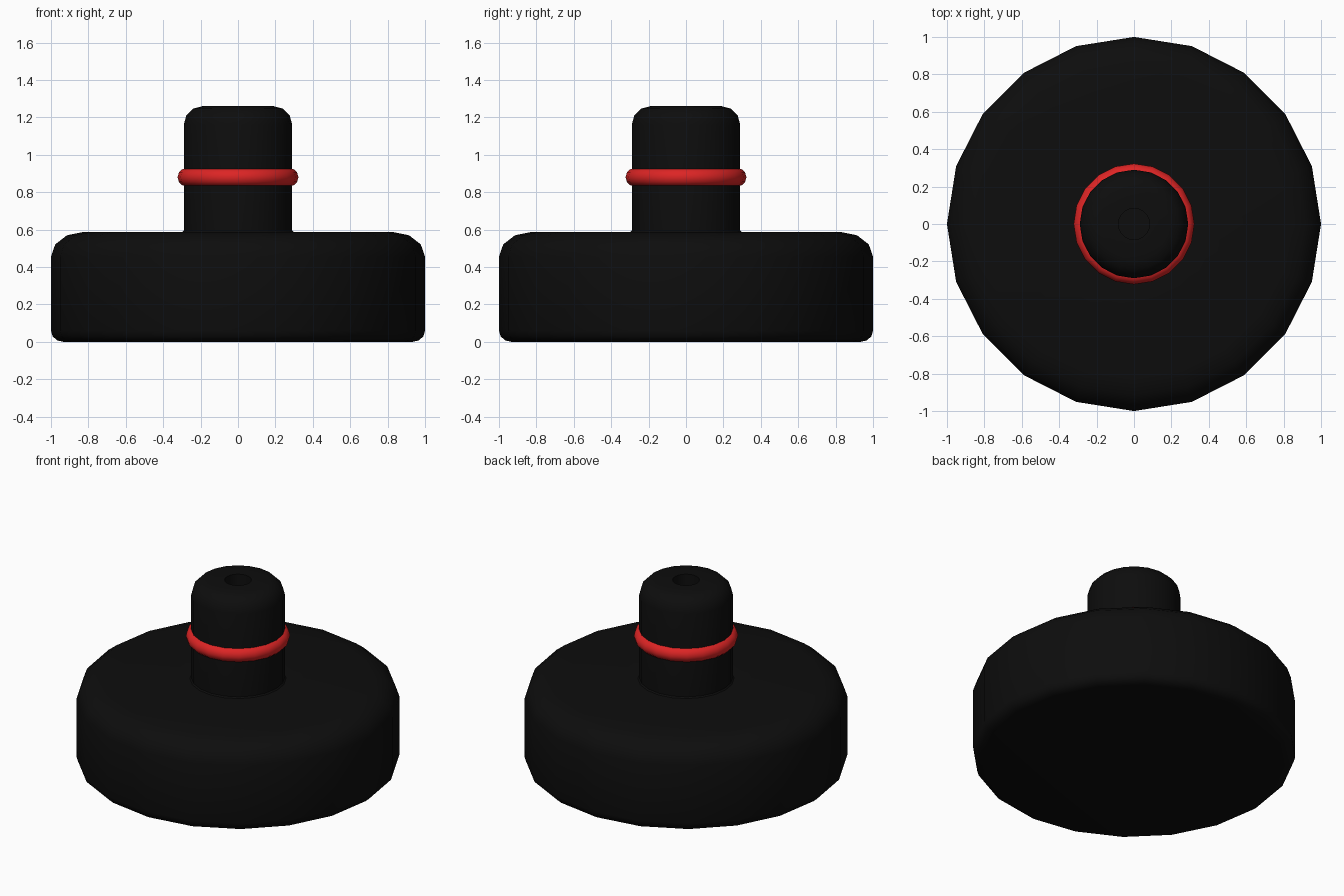
import bpy, bmesh, math

if "Cube" in bpy.data.objects:
    bpy.data.objects.remove(bpy.data.objects["Cube"])

SIDES = 20


def material(name, rgb):
    m = bpy.data.materials.new(name)
    m.diffuse_color = (*rgb, 1)
    m.use_nodes = True
    m.node_tree.nodes["Principled BSDF"].inputs["Base Color"].default_value = m.diffuse_color
    return m


def arc(cx, cz, rx, rz, a0, a1, n):
    """Points on an elliptical corner, angles in degrees."""
    out = []
    for i in range(n + 1):
        a = math.radians(a0 + (a1 - a0) * i / n)
        out.append((cx + rx * math.cos(a), cz + rz * math.sin(a)))
    return out


def lathe(name, profile, mat, closed=False, angle=35):
    """Revolve (radius, height) points about z; radius 0 is a pole."""
    bm = bmesh.new()
    rings = []
    for r, z in profile:
        if r == 0:
            rings.append([bm.verts.new((0, 0, z))] * SIDES)
        else:
            rings.append([bm.verts.new((r * math.cos(2 * math.pi * i / SIDES),
                                        r * math.sin(2 * math.pi * i / SIDES), z))
                          for i in range(SIDES)])
    pairs = list(zip(rings, rings[1:]))
    if closed:
        pairs.append((rings[-1], rings[0]))
    for lo, hi in pairs:
        for i in range(SIDES):
            j = (i + 1) % SIDES
            bm.faces.new(list(dict.fromkeys((lo[i], lo[j], hi[j], hi[i]))))
    bmesh.ops.recalc_face_normals(bm, faces=bm.faces)
    mesh = bpy.data.meshes.new(name)
    bm.to_mesh(mesh)
    bm.free()
    mesh.materials.append(mat)
    ob = bpy.data.objects.new(name, mesh)
    bpy.context.collection.objects.link(ob)
    bpy.ops.object.select_all(action='DESELECT')
    ob.select_set(True)
    bpy.context.view_layer.objects.active = ob
    bpy.ops.object.shade_smooth_by_angle(angle=math.radians(angle))
    return ob


black = material("black rubber", (0.004, 0.004, 0.004))
red = material("red ring", (0.72, 0.018, 0.018))

# Pad and stem: one turned body with rounded edges and a small hole on top
body = [(0, 0)]
body += arc(0.935, 0.06, 0.065, 0.06, -90, 0, 3)
body += arc(0.83, 0.455, 0.17, 0.132, 0, 90, 3)
body += [(0.298, 0.587), (0.29, 0.595)]
body += arc(0.19, 1.16, 0.10, 0.10, 0, 90, 3)
body += [(0.083, 1.26), (0.083, 1.18), (0, 1.18)]
lathe("pad_and_stem", body, black)

# Seal ring around the stem
lathe("seal_ring", arc(0.274, 0.88, 0.049, 0.049, 0, 330, 11), red, closed=True, angle=60)
